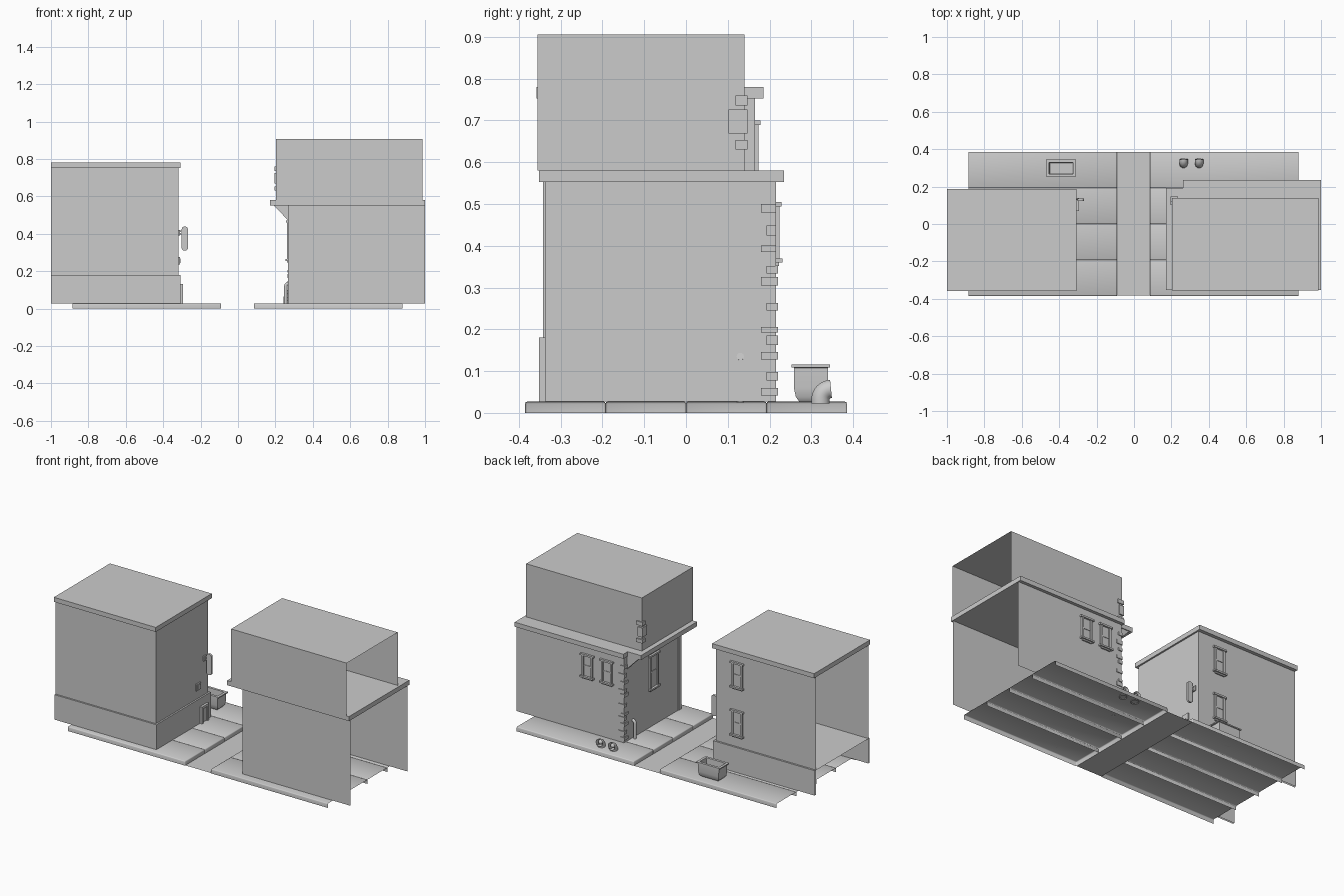
import bpy, bmesh, math
from mathutils import Vector

if "Cube" in bpy.data.objects:
    bpy.data.objects.remove(bpy.data.objects["Cube"])


def finish(name, bm, angle=None):
    me = bpy.data.meshes.new(name)
    bm.normal_update()
    bm.to_mesh(me)
    bm.free()
    ob = bpy.data.objects.new(name, me)
    bpy.context.collection.objects.link(ob)
    if angle:
        bpy.context.view_layer.objects.active = ob
        ob.select_set(True)
        bpy.ops.object.shade_smooth_by_angle(angle=math.radians(angle))
        ob.select_set(False)
    return ob


def add_box(bm, x, y, z, open_dirs=()):
    """Box from ranges; faces pointing along open_dirs are left out."""
    r = bmesh.ops.create_cube(bm, size=1)
    for v in r["verts"]:
        v.co = Vector([(a + b) / 2 + c * (b - a) for (a, b), c in zip((x, y, z), v.co)])
    bm.normal_update()
    faces = {f for v in r["verts"] for f in v.link_faces}
    drop = [f for f in faces if any(f.normal.dot(Vector(d)) > 0.9 for d in open_dirs)]
    if drop:
        bmesh.ops.delete(bm, geom=drop, context="FACES_ONLY")


def box(name, x, y, z, open_dirs=()):
    bm = bmesh.new()
    add_box(bm, x, y, z, open_dirs)
    return finish(name, bm)


def prism(name, pts, vec):
    bm = bmesh.new()
    f = bm.faces.new([bm.verts.new(p) for p in pts])
    r = bmesh.ops.extrude_face_region(bm, geom=[f])
    bmesh.ops.translate(bm, vec=vec, verts=[g for g in r["geom"] if isinstance(g, bmesh.types.BMVert)])
    bmesh.ops.recalc_face_normals(bm, faces=bm.faces)
    return finish(name, bm)


def pipe(name, pts, radius, cap=True):
    cu = bpy.data.curves.new(name, "CURVE")
    cu.dimensions = "3D"
    cu.bevel_depth = radius
    cu.bevel_resolution = 3
    cu.use_fill_caps = cap
    sp = cu.splines.new("POLY")
    sp.points.add(len(pts) - 1)
    for p, c in zip(sp.points, pts):
        p.co = (*c, 1)
    sp.use_smooth = True
    ob = bpy.data.objects.new(name, cu)
    bpy.context.collection.objects.link(ob)


def window(name, c, z0, z1, wall, side="back", w=0.074):
    """Framed sash window on a back wall (+y) or on a street wall facing -x."""
    bm = bmesh.new()
    h = w / 2
    parts = [(-h - .008, h + .008, z1 - .011, z1, .013),       # lintel
             (-h - .008, h + .008, z0, z0 + .010, .016),       # sill
             (-h + .004, h - .004, z0 - .008, z0, .008),       # apron
             (-h, -h + .013, z0 + .01, z1 - .01, .009),        # jambs
             (h - .013, h, z0 + .01, z1 - .01, .009),
             (-h + .013, h - .013, (z0 + z1) / 2 - .004, (z0 + z1) / 2 + .004, .005),
             (-h + .013, h - .013, z0 + .01, z1 - .01, .002)]  # pane
    for a, b, lo, hi, d in parts:
        if side == "back":
            add_box(bm, (c + a, c + b), (wall - .001, wall + d), (lo, hi))
        else:
            add_box(bm, (wall - d, wall + .001), (c + a, c + b), (lo, hi))
    return finish(name, bm)


DOWN, LEFT, RIGHT, UP = (0, 0, -1), (-1, 0, 0), (1, 0, 0), (0, 0, 1)

# street surface between the pavements
prism_bm = bmesh.new()
prism_bm.faces.new([prism_bm.verts.new(p) for p in
                    ((-.09, -.383, .001), (.085, -.383, .001), (.085, .385, .001), (-.09, .385, .001))])
finish("street", prism_bm)

# pavement slabs: hollow underneath and open at the outer end
for side, x, outer in (("left", (-.885, -.09), LEFT), ("right", (.085, .88), RIGHT)):
    for i in range(4):
        bm = bmesh.new()
        add_box(bm, x, (-.385 + i * .1925, -.385 + (i + 1) * .1925), (0, .027), (DOWN, outer))
        edges = [e for e in bm.edges if not e.is_boundary]
        bmesh.ops.bevel(bm, geom=edges, offset=.005, segments=2, profile=.5, affect="EDGES")
        finish(f"{side}_pavement_slab_{i + 1}", bm, 60)

# left building: walls, plinth, roof cap, open towards -x
box("left_walls", (-1, -.318), (-.342, .165), (.027, .752), (DOWN, LEFT, UP))
box("left_plinth", (-1, -.308), (-.352, .176), (.027, .18), (DOWN, LEFT))
box("left_roof_cap", (-1, -.308), (-.358, .186), (.752, .78))
window("left_window_upper", -.465, .54, .70, .165)
window("left_window_lower", -.465, .245, .405, .165)
box("wall_vent", (-.32, -.31), (.04, .085), (.235, .275))
box("wall_vent_slot", (-.312, -.308), (.05, .075), (.243, .267))

# framed hatch on the street side of the plinth
bm = bmesh.new()
for y, z in (((.07, .085), (.027, .13)), ((.125, .14), (.027, .13)), ((.085, .125), (.115, .13))):
    add_box(bm, (-.31, -.294), y, z)
add_box(bm, (-.31, -.303), (.085, .125), (.027, .115))
finish("plinth_hatch", bm)

# hanging sign with rounded ends on brackets
bm = bmesh.new()
add_box(bm, (-.301, -.268), (.124, .136), (.31, .438))
bmesh.ops.bevel(bm, geom=[e for e in bm.edges if abs((e.verts[0].co - e.verts[1].co).normalized().y) > .9],
                offset=.013, segments=4, profile=.5, affect="EDGES")
finish("hanging_sign", bm, 30)
box("sign_wall_plate", (-.319, -.311), (.115, .145), (.39, .42))
for z in (.396, .41):
    box("sign_bracket", (-.315, -.298), (.127, .133), (z, z + .007))

# right building: lower walls, stepped ledge, upper storey, open towards +x
box("right_lower_walls", (.27, 1), (-.337, .215), (.027, .552), (DOWN, RIGHT, UP))
prism("right_ledge", [(.172, -.352, .552), (1, -.352, .552), (1, .234, .552),
                      (.262, .234, .552), (.262, .192, .552), (.172, .192, .552)], (0, 0, .028))
box("right_upper_storey", (.202, .987), (-.355, .14), (.58, .906), (DOWN, RIGHT))
prism("ledge_bracket", [(.19, .165, .552), (.27, .165, .552), (.27, .165, .47)], (0, .022, 0))
window("right_window_1", .517, .36, .505, .215)
window("right_window_2", .385, .36, .505, .215)
window("street_window", -.07, .255, .47, .27, "street", .085)
box("street_corner_strip", (.266, .271), (-.337, -.31), (.027, .552))

# irregular corner stones on the lower walls
stones = [(.042, .018), (.078, .02), (.128, .018), (.163, .022), (.192, .014),
          (.245, .018), (.305, .02), (.334, .018), (.385, .016), (.425, .024), (.48, .02)]
bm = bmesh.new()
for i, (z, h) in enumerate(stones):
    long = .036 if i % 2 else .022
    add_box(bm, (.265, .27 + long), (.215 - .058 + long, .22), (z, z + h))
finish("lower_corner_stones", bm)

# corner stones on the upper storey
bm = bmesh.new()
for y0, x1, z0, z1 in ((.102, .225, .668, .726), (.118, .235, .736, .76), (.118, .235, .63, .653)):
    add_box(bm, (.194, x1), (y0, .147), (z0, z1))
finish("upper_corner_stones", bm)

# bent drain pipe on the street wall
arc = [(.272 - .017 * math.sin(a), .13, .118 + .017 * math.cos(a))
       for a in [i * math.pi / 12 for i in range(7)]]
pipe("drain_pipe", arc + [(.255, .13, .025)], .009)

# hollow trough with a rim, standing on the back pavement
bm = bmesh.new()
loops = []
for hx, hy, z in ((.058, .028, .027), (.067, .036, .038), (.07, .041, .06), (.071, .041, .108),
                  (.08, .046, .109), (.08, .046, .116), (.065, .031, .116), (.06, .028, .045)):
    loops.append([bm.verts.new((-.39 + sx * hx, .299 + sy * hy, z))
                  for sx, sy in ((-1, -1), (1, -1), (1, 1), (-1, 1))])
for a, b in zip(loops, loops[1:]):
    for i in range(4):
        bm.faces.new((a[i], a[(i + 1) % 4], b[(i + 1) % 4], b[i]))
bm.faces.new(loops[0][::-1])
bm.faces.new(loops[-1])
finish("trough", bm, 40)

# pair of elbow pipes opening to the back
for i, x in enumerate((.265, .348)):
    bend = [(x, .347 - .025 * math.cos(a), .032 + .025 * math.sin(a))
            for a in [k * math.pi / 16 for k in range(9)]]
    pipe(f"elbow_pipe_{i + 1}", [(x, .322, .022)] + bend, .023, False)
    bm = bmesh.new()
    bmesh.ops.create_uvsphere(bm, u_segments=12, v_segments=6, radius=.014)
    bmesh.ops.translate(bm, vec=(x, .33, .056), verts=bm.verts)
    finish(f"elbow_plug_{i + 1}", bm, 60)
